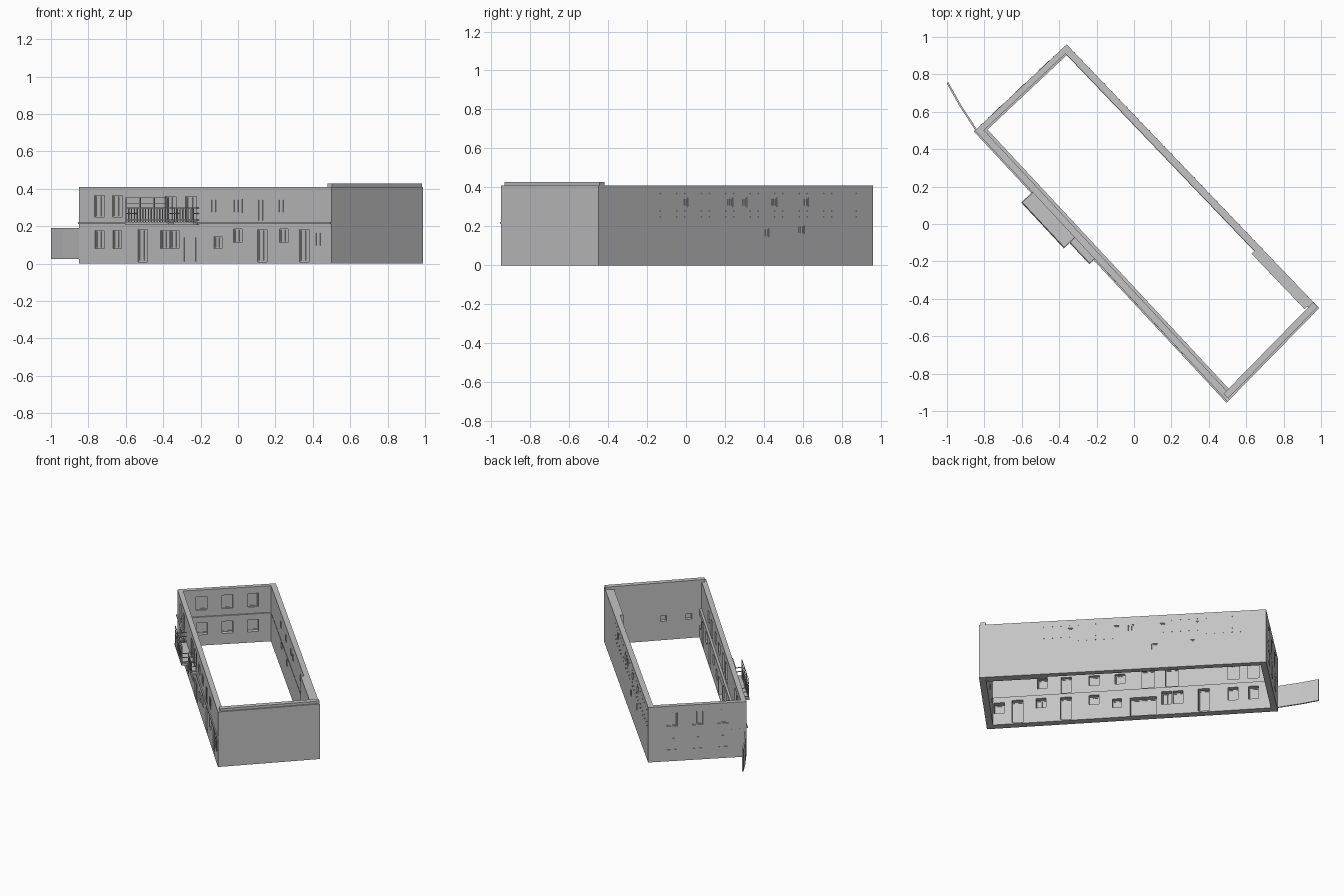
import bpy
import bmesh
from mathutils import Vector

if "Cube" in bpy.data.objects:
    bpy.data.objects.remove(bpy.data.objects["Cube"])

GREY = (0.55, 0.55, 0.55, 1)
plaster = bpy.data.materials.new("plaster_grey")
plaster.use_nodes = True
plaster.diffuse_color = GREY
plaster.node_tree.nodes["Principled BSDF"].inputs["Base Color"].default_value = GREY

# Outer corners, counter-clockwise; each wall runs from its corner to the next
CORNERS = [Vector(c) for c in ((-0.85, 0.50), (0.50, -0.95), (0.99, -0.45), (-0.36, 0.96))]
FACADE, END, REAR, GABLE = range(4)
FLOOR, TOP = 0.212, 0.41


def frame(wall):
    start = CORNERS[wall]
    along = CORNERS[(wall + 1) % 4] - start
    length = along.length
    along = along.normalized()
    return start, along, Vector((along.y, -along.x)), length


def finish(bm, name):
    bmesh.ops.recalc_face_normals(bm, faces=bm.faces)
    mesh = bpy.data.meshes.new(name)
    bm.to_mesh(mesh)
    bm.free()
    mesh.materials.append(plaster)
    obj = bpy.data.objects.new(name, mesh)
    bpy.context.scene.collection.objects.link(obj)
    return obj


def box(bm, wall, u0, u1, o0, o1, z0, z1):
    """Box in wall space: u along the wall, o outward, z up."""
    start, along, out, _ = frame(wall)
    rings = []
    for z in (z0, z1):
        ring = []
        for u, o in ((u0, o0), (u1, o0), (u1, o1), (u0, o1)):
            p = start + along * u + out * o
            ring.append(bm.verts.new((p.x, p.y, z)))
        rings.append(ring)
    low, high = rings
    bm.faces.new(low)
    bm.faces.new(high)
    for i in range(4):
        j = (i + 1) % 4
        bm.faces.new((low[i], low[j], high[j], high[i]))


def inner_corner(i, thick):
    """Meeting point of the two offset inner wall lines at corner i."""
    a, da, na, _ = frame(i - 1 if i else 3)
    b, db, nb, _ = frame(i)
    p = a - na * thick[i - 1]
    q = b - nb * thick[i]
    t = (q - p).cross(db) / da.cross(db)
    return p + da * t


def wall_ring(name, thick, z0, z1):
    bm = bmesh.new()
    inner = [inner_corner(i, thick) for i in range(4)]
    loops = [[bm.verts.new((p.x, p.y, z)) for p in ps]
             for ps, z in ((CORNERS, z0), (CORNERS, z1), (inner, z1), (inner, z0))]
    for k in range(4):
        a, b = loops[k], loops[(k + 1) % 4]
        for i in range(4):
            j = (i + 1) % 4
            bm.faces.new((a[i], a[j], b[j], b[i]))
    return finish(bm, name)


# Wall shell: thicker ground storey leaves an inner ledge
lower = wall_ring("lower_walls", (0.052, 0.045, 0.040, 0.042), 0, FLOOR)
upper = wall_ring("upper_walls", (0.036, 0.045, 0.038, 0.032), FLOOR, TOP)

# Openings: wall, centre along wall, width, bottom, top, pane depth
openings = []


def facade_row(xs, width, z0, z1, depth=0.010):
    for x in xs:
        openings.append((FACADE, (x + 0.85) / 0.682, width, z0, z1, depth))


facade_row((-0.74, -0.645), 0.078, 0.25, 0.365)
facade_row((-0.36, -0.25), 0.085, 0.225, 0.36)
facade_row((-0.12, 0.0, 0.24), 0.07, 0.27, 0.345, 0.003)
facade_row((0.13,), 0.07, 0.225, 0.345, 0.003)
facade_row((-0.74, -0.645, -0.39, -0.338), 0.068, 0.08, 0.178)
facade_row((-0.51, 0.13, 0.355), 0.075, 0.01, 0.182)
facade_row((-0.23,), 0.18, 0.005, 0.145, 0.004)
facade_row((-0.107,), 0.062, 0.08, 0.145)
facade_row((0.0, 0.245), 0.068, 0.113, 0.185)
facade_row((0.44,), 0.07, 0.09, 0.17, 0.001)
for f in (0.24, 0.50, 0.76):
    openings.append((GABLE, f * 0.672, 0.075, 0.26, 0.36, 0.010))
    openings.append((GABLE, f * 0.672, 0.075, 0.08, 0.17, 0.002))
for y in (-0.005, 0.225, 0.295, 0.45, 0.61):
    openings.append((REAR, (y + 0.45) / 0.72, 0.04, 0.30, 0.347, 0.008))
for y, z in ((0.41, 0.145), (0.59, 0.16)):
    openings.append((REAR, (y + 0.45) / 0.72, 0.04, z, z + 0.045, 0.008))

cut, panes, frames = bmesh.new(), bmesh.new(), bmesh.new()
for wall, u, w, z0, z1, d in openings:
    a, b = u - w / 2, u + w / 2
    box(cut, wall, a, b, -0.09, 0.03, z0, z1)
    box(panes, wall, a, b, -d - 0.006, -d, z0, z1)
    # Casement bars on both faces of the pane
    o0, o1, t = -d - 0.010, min(-d + 0.004, 0.002), 0.006
    box(frames, wall, a, a + t, o0, o1, z0, z1)
    box(frames, wall, b - t, b, o0, o1, z0, z1)
    box(frames, wall, a + t, b - t, o0, o1, z1 - t, z1)
    box(frames, wall, a + t, b - t, o0, o1, z0, z0 + t)
    box(frames, wall, u - t / 2, u + t / 2, o0, o1, z0 + t, z1 - t)

# Blind niches on the inside of the end wall
for f in (0.18, 0.43):
    box(cut, END, f * 0.70 - 0.02, f * 0.70 + 0.02, -0.09, -0.02, 0.14, 0.18)

cutter = finish(cut, "opening_cutter")
cutter.hide_render = True
cutter.hide_viewport = True
for shell in (lower, upper):
    mod = shell.modifiers.new("openings", "BOOLEAN")
    mod.operation = "DIFFERENCE"
    mod.solver = "EXACT"
    mod.object = cutter
finish(panes, "window_panes")
finish(frames, "window_frames")

# Parapet on the end wall
bm = bmesh.new()
box(bm, END, 0.015, frame(END)[3], -0.045, -0.010, TOP, 0.428)
finish(bm, "end_parapet")

# Thicker stretch inside the rear wall
bm = bmesh.new()
box(bm, REAR, 0.05, 0.46, -0.060, -0.036, 0, TOP)
finish(bm, "rear_wall_pier")

# Storey cornice along the facade
bm = bmesh.new()
box(bm, FACADE, 0, frame(FACADE)[3], 0, 0.008, 0.212, 0.222)
finish(bm, "facade_cornice")

# Balcony slabs
bm = bmesh.new()
box(bm, FACADE, 0.45, 0.785, 0, 0.082, 0.208, 0.222)
box(bm, FACADE, 0.785, 0.94, 0, 0.040, 0.208, 0.222)
finish(bm, "balcony_floor")

# Balcony railing
bm = bmesh.new()
T = 0.005
for u0, u1, o in ((0.45, 0.785, 0.080), (0.785, 0.94, 0.038)):
    for z in (0.232, 0.295):
        box(bm, FACADE, u0, u1, o - T, o, z, z + T)
    count = round((u1 - u0) / 0.022)
    for i in range(count + 1):
        u = u0 + (u1 - u0 - T) * i / count
        box(bm, FACADE, u, u + 0.004, o - T, o, 0.222, 0.295)
for u, o in ((0.45, 0.08), (0.78, 0.08), (0.935, 0.038)):
    for z in (0.232, 0.265, 0.295):
        box(bm, FACADE, u, u + T, 0, o, z, z + T)
finish(bm, "balcony_railing")

# Tall light frame standing on the balcony
bm = bmesh.new()
for u in (0.45, 0.56, 0.67, 0.78):
    box(bm, FACADE, u, u + T, 0.075, 0.080, 0.222, 0.355)
for z in (0.322, 0.352):
    box(bm, FACADE, 0.45, 0.785, 0.076, 0.080, z, z + 0.003)
finish(bm, "balcony_screen")

# Small wall anchors in columns on the rear wall, and a row on the gable
bm = bmesh.new()
for i in range(26):
    u = 0.44 + i * 0.058
    for z in (0.245, 0.275, 0.365):
        box(bm, REAR, u, u + 0.006, 0, 0.002, z, z + 0.006)
for i in range(12):
    u = 0.04 + i * 0.053
    box(bm, GABLE, u, u + 0.006, 0, 0.002, 0.205, 0.211)
finish(bm, "wall_anchors")

# Free-standing gate panel leaving the facade corner
bm = bmesh.new()
tip, root = Vector((-0.997, 0.755)), Vector((-0.842, 0.50))
mid = tip.lerp(root, 0.45) + Vector((-0.004, -0.003))
side = Vector((0.004, 0.003))
outline = [tip - side, mid - side, root - side, root + side, mid + side, tip + side]
base = bm.faces.new([bm.verts.new((p.x, p.y, 0.025)) for p in outline])
top = bmesh.ops.extrude_face_region(bm, geom=[base])["geom"]
bmesh.ops.translate(bm, vec=(0, 0, 0.165), verts=[g for g in top if isinstance(g, bmesh.types.BMVert)])
finish(bm, "gate_panel")
